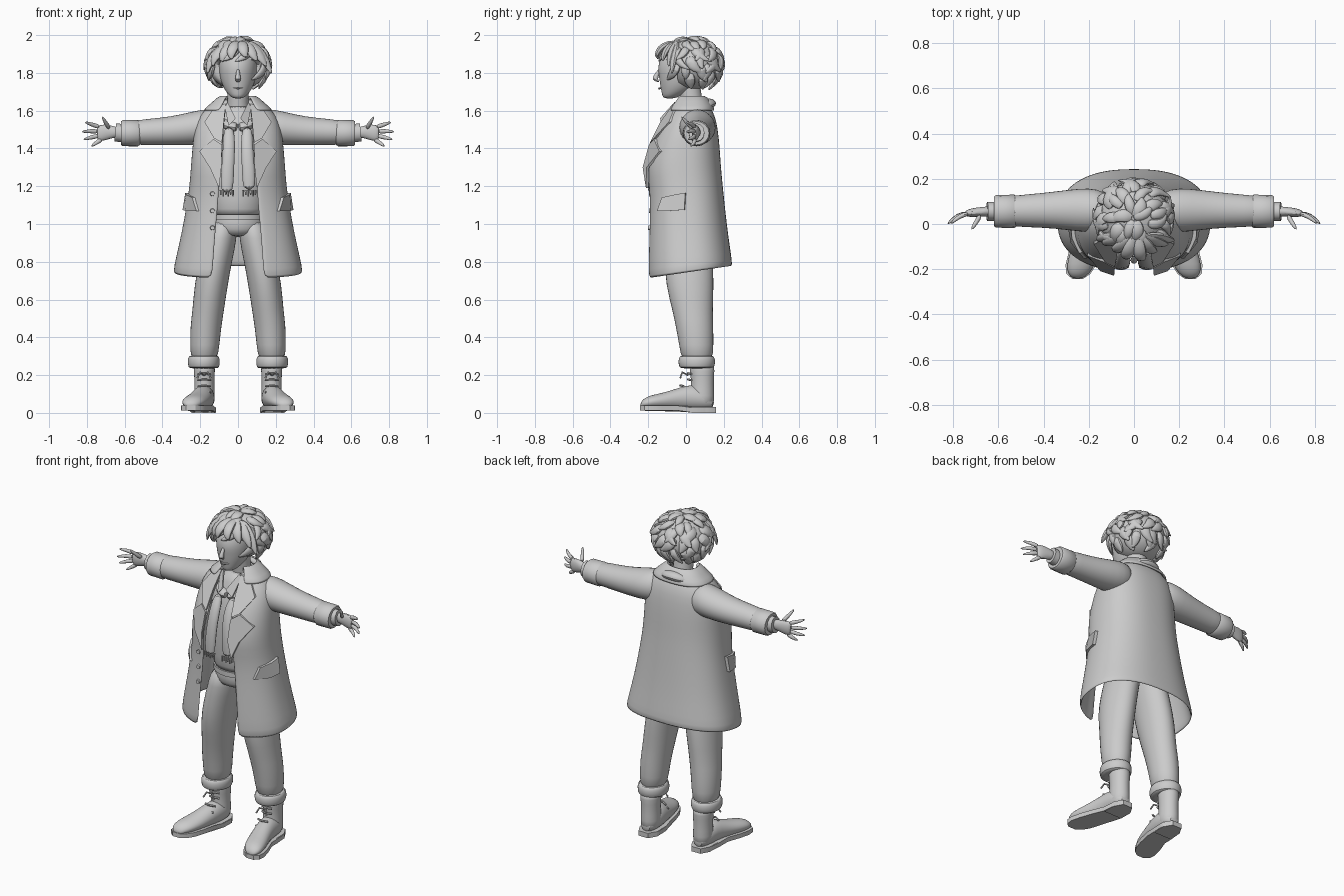
import bpy, bmesh, math, random
from mathutils import Vector as V
random.seed(4)

grey = bpy.data.materials.new("clay_grey")
grey.diffuse_color = (0.6, 0.6, 0.6, 1)


def finish(name, bm, sub=0, thick=0, angle=50):
    bmesh.ops.recalc_face_normals(bm, faces=bm.faces)
    me = bpy.data.meshes.new(name)
    bm.to_mesh(me)
    bm.free()
    ob = bpy.data.objects.new(name, me)
    bpy.context.collection.objects.link(ob)
    me.materials.append(grey)
    if thick:
        m = ob.modifiers.new("thickness", 'SOLIDIFY')
        m.thickness, m.offset = thick, 0
    if sub:
        ob.modifiers.new("smooth", 'SUBSURF').levels = sub
        ob.modifiers["smooth"].render_levels = sub
    bpy.ops.object.select_all(action='DESELECT')
    ob.select_set(True)
    bpy.context.view_layer.objects.active = ob
    bpy.ops.object.shade_smooth_by_angle(angle=math.radians(angle))
    return ob


def skin(bm, rings, closed=True):
    n = len(rings[0])
    for a, b in zip(rings, rings[1:]):
        for i in range(n if closed else n - 1):
            j = (i + 1) % n
            bm.faces.new((a[i], a[j], b[j], b[i]))


def tube(name, pts, radii, n=12, ref=(0, 1, 0), fixed=None, sub=0, bm=None):
    """Capped tube through pts; radii are (across, along ref)."""
    own = bm is None
    bm = bm or bmesh.new()
    pts, rings = [V(p) for p in pts], []
    for i, p in enumerate(pts):
        t = V(fixed) if fixed else pts[min(i + 1, len(pts) - 1)] - pts[max(i - 1, 0)]
        side = t.cross(V(ref)).normalized()
        up = side.cross(t).normalized()
        ra, rb = radii[i]
        rings.append([bm.verts.new(p + side * ra * math.cos(k * math.tau / n)
                      + up * rb * math.sin(k * math.tau / n)) for k in range(n)])
    skin(bm, rings)
    bm.faces.new(rings[0])
    bm.faces.new(rings[-1])
    if own:
        return finish(name, bm, sub)


def plate(name, pts, off):
    bm = bmesh.new()
    a = [bm.verts.new(V(p)) for p in pts]
    b = [bm.verts.new(V(p) + V(off)) for p in pts]
    skin(bm, [a, b])
    bm.faces.new(a)
    bm.faces.new(b)
    return finish(name, bm, angle=30)


# Open-fronted coat: z, half width, front y, back y, half opening
COAT = [(.74, .338, -.205, .24, .135), (.82, .322, -.205, .232, .13),
        (.95, .292, -.2, .215, .12), (1.1, .265, -.195, .198, .105),
        (1.2, .25, -.2, .188, .1), (1.3, .243, -.215, .178, .09),
        (1.4, .235, -.19, .172, .08), (1.5, .225, -.145, .162, .075),
        (1.57, .2, -.1, .148, .07), (1.62, .15, -.065, .12, .06),
        (1.66, .09, -.035, .09, .05)]
POW = 2.4


def open_loft(name, rows, n=40, thick=.014):
    bm, rings = bmesh.new(), []
    for z, rx, yf, yb, gap in rows:
        t0 = math.asin((gap / rx) ** (POW / 2))
        ring = []
        for k in range(n + 1):
            t = t0 + (math.tau - 2 * t0) * k / n
            s, c = math.sin(t), -math.cos(t)
            x = math.copysign(abs(s) ** (2 / POW) * rx, s)
            y = (yf + yb) / 2 + math.copysign(abs(c) ** (2 / POW), c) * (yb - yf) / 2
            dip = (.03 * y / .2 if z < .9 else 0) * (.9 - z) / .16   # hem drops at front
            ring.append(bm.verts.new((x, y, z + dip)))
        rings.append(ring)
    skin(bm, rings, False)
    return finish(name, bm, 1, thick)


def coat_row(z):
    for a, b in zip(COAT, COAT[1:]):
        if z <= b[0]:
            f = (z - a[0]) / (b[0] - a[0])
            return [p + (q - p) * f for p, q in zip(a, b)]
    return COAT[-1]


def on_front(x, z, lift):
    _, rx, yf, yb, _ = coat_row(z)
    h = (1 - min(abs(x) / rx, 1) ** POW) ** (1 / POW)
    return (x, (yf + yb) / 2 - h * (yb - yf) / 2 - lift, z)


def on_side(y, z, s, lift):
    _, rx, yf, yb, _ = coat_row(z)
    q = min(abs(y - (yf + yb) / 2) / ((yb - yf) / 2), 1)
    return (s * ((1 - q ** POW) ** (1 / POW) * rx + lift), y, z)


open_loft("coat_body", COAT)
open_loft("coat_collar", [(1.6, .18, -.1, .15, .1), (1.645, .125, -.065, .125, .075),
                          (1.685, .088, -.045, .095, .06), (1.65, .078, -.035, .08, .05)])

# Clothes under the coat
tube("jumper", [(0, .01, z) for z in (1.04, 1.06, 1.2, 1.38, 1.5, 1.58, 1.63)],
     [(.135, .125), (.15, .14), (.155, .15), (.17, .145), (.16, .115), (.11, .085), (.065, .06)],
     20, fixed=(0, 0, 1), sub=1)
tube("trouser_waist", [(0, .01, z) for z in (.93, .97, 1.03, 1.09)],
     [(.1, .1), (.145, .125), (.14, .125), (.135, .12)], 20, fixed=(0, 0, 1), sub=1)
tube("waistband", [(0, .01, 1.02), (0, .01, 1.05)], [(.146, .132), (.146, .132)], 20, fixed=(0, 0, 1))

# Scarf: neck loop and hanging tails
loop = [(math.sin(a) * .095, .015 - math.cos(a) * .11, 1.575 - math.cos(a) * .065)
        for a in [k * math.tau / 20 for k in range(21)]]
tube("scarf_loop", loop, [(.04, .028)] * 21, 8, ref=(0, 0, 1), sub=1)
for s in (1, -1):
    tube("scarf_tail", [(s * .05, -.11, 1.52), (s * .045, -.165, 1.42), (s * .055, -.185, 1.3),
                        (s * .06, -.19, 1.16 + .01 * s)],
         [(.03, .022), (.036, .022), (.036, .02), (.042, .018)], 8, sub=1)
    fringe = bmesh.new()
    for k in range(6):
        x = s * (.027 + k * .013)
        tube("", [(x, -.19, 1.18), (x, -.192, 1.145 + .008 * (k % 2))], [(.006, .006), (.004, .004)], 5, bm=fringe)
    finish("scarf_fringe", fringe)
    plate("shirt_collar", [(s * .012, -.125, 1.56), (s * .05, -.12, 1.52), (s * .07, -.06, 1.62),
                           (s * .055, -.05, 1.645)], (0, -.012, 0))

for s in (1, -1):
    # Lapels, pocket flaps
    def front_plate(name, pts):
        plate(name, [on_front(s * x, z, .008) for x, z in pts], (0, -.014, 0))
    front_plate("lapel", [(.1, 1.19), (.15, 1.3), (.205, 1.385), (.13, 1.45), (.085, 1.42), (.088, 1.3)])
    front_plate("lapel_collar", [(.085, 1.43), (.128, 1.455), (.178, 1.54), (.13, 1.61), (.065, 1.64), (.075, 1.54)])
    flap = [(-.15, 1.07), (-.08, 1.07), (-.005, 1.075), (.0, 1.165), (-.06, 1.155), (-.125, 1.14)]
    plate("pocket_flap", [on_side(y, z, s, .004) for y, z in flap], (s * .02, -.004, 0))
    # Sleeve with turned cuff, shirt cuff
    tube("sleeve", [(s * x, y, z) for x, y, z in ((.1, .055, 1.53), (.17, .06, 1.515), (.24, .062, 1.505),
         (.35, .062, 1.492), (.48, .058, 1.487), (.61, .056, 1.48))],
         [(.07, .085), (.1, .095), (.098, .09), (.083, .078), (.073, .07), (.066, .063)],
         16, ref=(0, 0, 1), sub=1)
    tube("sleeve_cuff", [(s * x, .056, 1.481) for x in (.52, .53, .61, .62)],
         [(.066, .062), (.074, .07), (.072, .069), (.066, .062)], 16, ref=(0, 0, 1))
    tube("shirt_cuff", [(s * .6, .056, 1.48), (s * .65, .056, 1.485)], [(.042, .048)] * 2, 12, ref=(0, 0, 1))
    # Hand: palm and five fingers
    tube("palm", [(s * x, y, z) for x, y, z in ((.63, .056, 1.485), (.665, .055, 1.487), (.7, .052, 1.487),
         (.735, .048, 1.48), (.748, .045, 1.48))],
         [(.026, .03), (.022, .033), (.022, .045), (.018, .045), (.01, .036)], 10, ref=(0, 0, 1), sub=1)
    for name, a, b, c in (("thumb", (.68, .04, 1.505), (.7, .005, 1.535), (.72, -.025, 1.57)),
                          ("index_finger", (.73, .047, 1.513), (.775, .035, 1.527), (.812, .0, 1.54)),
                          ("middle_finger", (.74, .046, 1.49), (.785, .035, 1.492), (.828, -.002, 1.488)),
                          ("ring_finger", (.735, .047, 1.468), (.78, .04, 1.458), (.82, .008, 1.447)),
                          ("little_finger", (.72, .048, 1.45), (.75, .045, 1.43), (.778, .022, 1.41))):
        tube(name, [(s * p[0], p[1], p[2]) for p in (a, b, c)],
             [(.013, .015), (.011, .012), (.006, .006)], 8, ref=(0, 0, 1), sub=1)

    # Trouser leg with rolled cuff
    tube("trouser_leg", [(s * x, y, z) for x, y, z in ((.075, .01, 1.03), (.09, .012, .93), (.12, .015, .8),
         (.142, .02, .68), (.158, .035, .54), (.17, .045, .46), (.176, .055, .36), (.18, .06, .26))],
         [(.07, .115), (.088, .125), (.09, .13), (.09, .13), (.085, .108), (.084, .102), (.079, .092), (.072, .085)],
         16, fixed=(0, 0, 1), sub=1)
    tube("trouser_cuff", [(s * .181, .057, z) for z in (.235, .24, .265, .288, .302, .303)],
         [(.07, .08), (.083, .094), (.087, .1), (.086, .098), (.078, .09), (.065, .075)],
         16, fixed=(0, 0, 1), sub=1)
    # Boot: shaft, foot, sole, heel, laces
    tube("boot_shaft", [(s * .178, y, z) for y, z in ((.085, .03), (.085, .09), (.088, .16), (.085, .23), (.085, .26))],
         [(.058, .068), (.056, .066), (.053, .06), (.058, .068), (.058, .068)], 14, fixed=(0, 0, 1), sub=1)
    foot = [(.177, .15, .03, .035), (.178, .1, .058, .07), (.182, .03, .06, .085), (.195, -.04, .06, .07),
            (.218, -.12, .066, .052), (.235, -.18, .064, .044), (.246, -.22, .05, .034), (.25, -.243, .02, .014)]
    tube("boot_foot", [(s * x, y, .032 + h * .6) for x, y, w, h in foot], [(w, h * .85) for _, _, w, h in foot],
         14, ref=(0, 0, 1), fixed=(0, -1, 0), sub=1)
    ol = [(x + w + .004, y, 0) for x, y, w, h in foot] + [(x - w - .004, y, 0) for x, y, w, h in foot[::-1]]
    plate("boot_sole", [(s * x, y, .012 if y < .03 else .002) for x, y, _ in ol], (0, 0, .026))
    plate("boot_heel", [(s * x, y, 0) for x, y in ((.12, .03), (.24, .03), (.238, .11), (.21, .16),
                                                  (.148, .16), (.118, .11))], (0, 0, .03))
    for k in range(4):
        y, z = .018 - .02 * k * (k > 1), .205 - .032 * k
        tube("boot_lace", [(s * .145, y + .01, z), (s * .18, y - .008, z + .005), (s * .212, y + .01, z)],
             [(.006, .006)] * 3, 6, ref=(0, 0, 1))
    for d in (1, -1):
        tube("lace_bow", [(s * .18, .01, .2), (s * (.18 + d * .02), -.02, .215), (s * (.18 + d * .035), -.03, .185)],
             [(.005, .005)] * 3, 6, ref=(0, 0, 1))

# Coat buttons on one edge
for z in (.98, 1.07, 1.16):
    x, y, _ = on_front(-.135, z, .005)
    tube("button", [(x, y, z), (x, y - .012, z)], [(.013, .013), (.011, .011)], 10, ref=(0, 0, 1))

# Head
tube("neck", [(0, .04, 1.57), (0, .03, 1.65), (0, .015, 1.74)], [(.065, .062), (.056, .058), (.058, .06)], 14)
head = [(1.664, -.088, .022, .025), (1.675, -.08, .042, .046), (1.7, -.055, .065, .075), (1.74, -.035, .087, .104),
        (1.79, -.025, .1, .12), (1.83, -.02, .104, .132), (1.89, -.01, .105, .125), (1.94, 0, .08, .09)]
tube("head", [(0, y, z) for z, y, _, _ in head], [(a, b) for _, _, a, b in head], 20, fixed=(0, 0, 1), sub=1)
tube("nose", [(0, -.138, 1.825), (0, -.154, 1.79), (0, -.168, 1.768), (0, -.145, 1.75)],
     [(.008, .008), (.012, .014), (.018, .018), (.014, .008)], 8, fixed=(0, 0, 1), sub=1)
tube("mouth", [(-.028, -.125, 1.722), (0, -.142, 1.718), (.028, -.125, 1.722)],
     [(.004, .002), (.006, .006), (.004, .002)], 6, ref=(0, 0, 1))

# Hair: cap cut back around the face, then curly locks
C, R = V((0, .03, 1.845)), V((.16, .155, .135))
bm = bmesh.new()
bmesh.ops.create_uvsphere(bm, u_segments=28, v_segments=16, radius=1)
for v in bm.verts:
    v.co = C + v.co * R
    if v.co.z < 1.87:
        v.co.y = max(v.co.y, -.045)
finish("hair_cap", bm)


def on_hair(az, el, k):
    az, el = math.radians(az), math.radians(el)
    return C + V((math.sin(az) * math.cos(el), -math.cos(az) * math.cos(el), math.sin(el))) * R * k


locks = bmesh.new()
for el, count in ((72, 6), (50, 11), (28, 15), (6, 16), (-16, 16), (-36, 13)):
    for i in range(count):
        az = (i + random.uniform(.2, .8)) * 360 / count - 180
        if el < 25 and abs(az) < 52:
            continue
        e, sw = el + random.uniform(-5, 5), random.uniform(-16, 16)
        tip = random.uniform(1.1, 1.2) if el < 40 else 1.06
        pts = [on_hair(az, e + 18, .95), on_hair(az + sw * .3, e + 4, 1.05),
               on_hair(az + sw, e - 10, 1.07), on_hair(az + sw * 2.2, e - 19, tip)]
        w = random.uniform(.028, .04)
        tube("", pts, [(w * .6, .01), (w, .02), (w * .75, .016), (.003, .003)], 7,
             ref=(pts[1] - C).normalized(), bm=locks)
finish("hair_locks", locks, 1)

# Swept fringe above the forehead
fringe = bmesh.new()
for x0, x1, z1 in ((-.02, -.13, 1.83), (-.01, -.085, 1.855), (.0, -.04, 1.87), (.02, .03, 1.88),
                   (.03, .08, 1.86), (.04, .125, 1.83), (-.03, -.155, 1.79), (.05, .15, 1.79)):
    y1 = -.175 + abs(x1) * .7
    tube("", [(x0, -.05, 1.965), ((x0 + x1) / 2, y1 * .8, 1.955 - abs(x1) * .2), (x1, y1, (z1 + 1.93) / 2),
              (x1 * 1.12 + .012, y1 - .004, z1)],
         [(.02, .012), (.036, .02), (.03, .018), (.004, .004)], 7, ref=(x1 * 3, -1, .5), bm=fringe)
finish("hair_fringe", fringe, 1)
